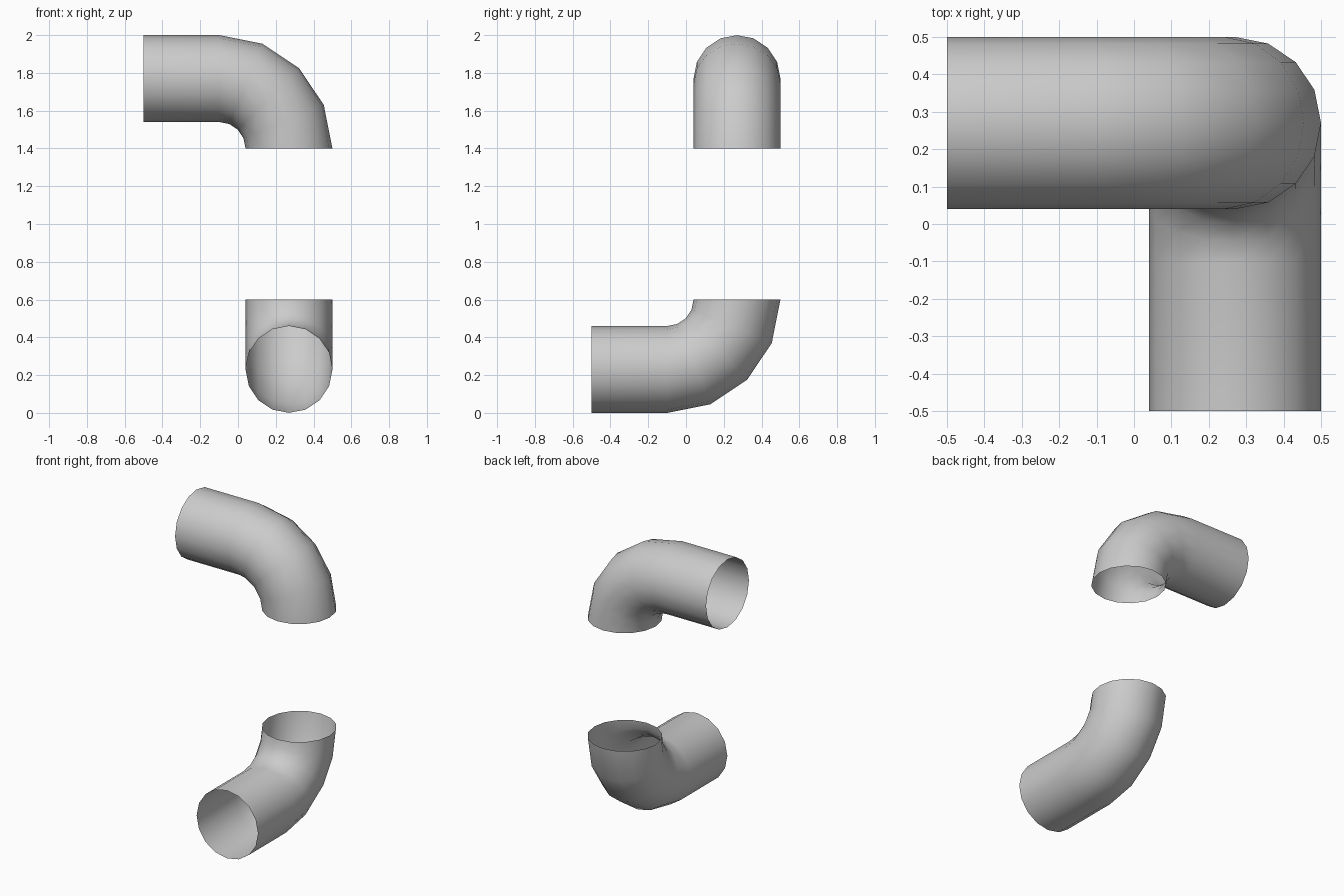
import bpy, bmesh, math
from mathutils import Matrix, Vector

if "Cube" in bpy.data.objects:
    bpy.data.objects.remove(bpy.data.objects["Cube"])

RADIUS = 0.23      # pipe radius
AXIS = 0.27        # offset of the pipe centre line
TOP = 1.77         # height of the upper pipe's horizontal run
BEND_START = -0.1
BEND_RADIUS = AXIS - BEND_START

grey = bpy.data.materials.new("light grey")
grey.use_nodes = True
colour = (0.6, 0.6, 0.6, 1)
grey.diffuse_color = colour
grey.node_tree.nodes["Principled BSDF"].inputs["Base Color"].default_value = colour


def elbow_pipe(name, placement):
    """Open pipe: a straight run followed by a quarter bend."""
    bm = bmesh.new()
    start = Matrix.Translation((-0.5, AXIS, TOP)) @ Matrix.Rotation(math.pi / 2, 4, 'Y')
    bmesh.ops.create_circle(bm, segments=16, radius=RADIUS, matrix=start)
    # straight run
    run = bmesh.ops.extrude_edge_only(bm, edges=bm.edges[:])["geom"]
    ring = [g for g in run if isinstance(g, bmesh.types.BMVert)]
    bmesh.ops.translate(bm, verts=ring, vec=(BEND_START + 0.5, 0, 0))
    ring_edges = [e for e in bm.edges if all(v in ring for v in e.verts)]
    # quarter bend turning downwards
    bmesh.ops.spin(bm, geom=ring + ring_edges, axis=(0, 1, 0), angle=math.pi / 2, steps=4,
                   cent=Vector((BEND_START, AXIS, TOP - BEND_RADIUS)))
    bmesh.ops.remove_doubles(bm, verts=bm.verts[:], dist=0.0001)
    bm.transform(placement)
    bmesh.ops.recalc_face_normals(bm, faces=bm.faces[:])
    # make the open shell face outwards, judged on the straight run
    face = min(bm.faces, key=lambda f: f.calc_center_median().dot(placement.to_3x3() @ Vector((1, 0, 0))))
    centre_line = placement @ Vector((-0.3, AXIS, TOP))
    if face.normal.dot(face.calc_center_median() - centre_line) < 0:
        bmesh.ops.reverse_faces(bm, faces=bm.faces[:])
    mesh = bpy.data.meshes.new(name)
    bm.to_mesh(mesh)
    bm.free()
    mesh.materials.append(grey)
    mesh.shade_smooth()
    obj = bpy.data.objects.new(name, mesh)
    bpy.context.collection.objects.link(obj)


# upper pipe opens to the side; lower pipe swaps x and y and is flipped in height
elbow_pipe("upper_elbow_pipe", Matrix.Identity(4))
elbow_pipe("lower_elbow_pipe", Matrix(((0, 1, 0, 0), (1, 0, 0, 0), (0, 0, -1, 2), (0, 0, 0, 1))))
